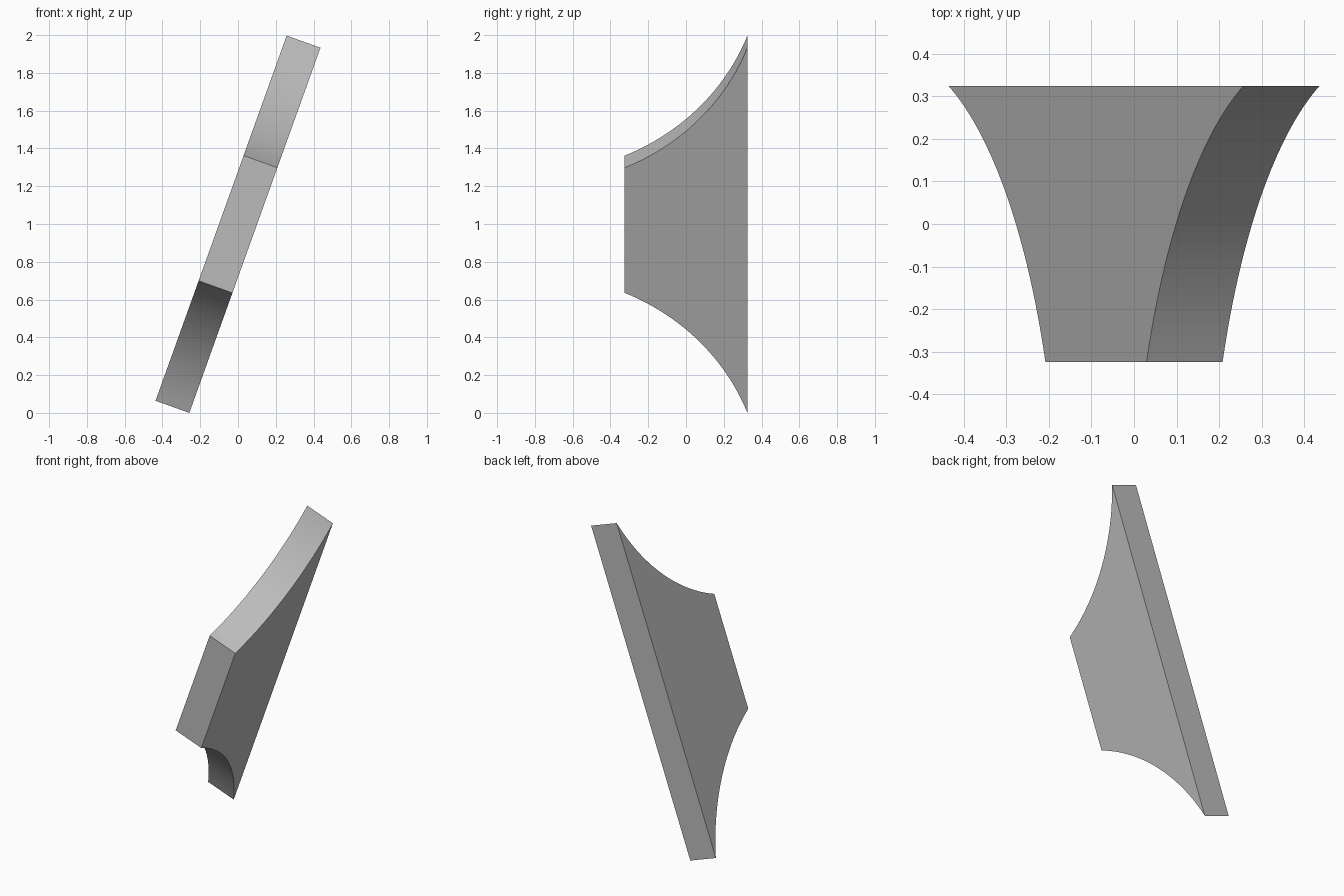
import bpy, bmesh, math
from mathutils import Matrix

cube = bpy.data.objects.get("Cube")
if cube:
    bpy.data.objects.remove(cube, do_unlink=True)

THICK = 0.19
DEPTH = 0.325          # half depth, front to back
FRONT, BACK = 0.352, 1.027   # half lengths of the front and back edges
RADIUS = 1.2
STEPS = 32
TILT = math.radians(19.75)

# Plain grey material
grey = bpy.data.materials.new("plain grey")
grey.use_nodes = True
colour = (0.5, 0.5, 0.5, 1)
grey.diffuse_color = colour
grey.node_tree.nodes["Principled BSDF"].inputs["Base Color"].default_value = colour


def concave_end():
    """Circular arc from the front corner to the back corner, as (y, z)."""
    dy, dz = 2 * DEPTH, BACK - FRONT
    chord = math.hypot(dy, dz)
    reach = math.sqrt(RADIUS ** 2 - (chord / 2) ** 2)
    cy = -reach * dz / chord
    cz = (FRONT + BACK) / 2 + reach * dy / chord
    start = math.atan2(FRONT - cz, -DEPTH - cy)
    end = math.atan2(BACK - cz, DEPTH - cy)
    angles = [start + (end - start) * i / STEPS for i in range(STEPS + 1)]
    return [(cy + RADIUS * math.cos(a), cz + RADIUS * math.sin(a)) for a in angles]


# Slab outline, mirrored top to bottom, then extruded through its thickness
top = concave_end()
outline = top + [(y, -z) for y, z in reversed(top)]
bm = bmesh.new()
face = bm.faces.new([bm.verts.new((-THICK / 2, y, z)) for y, z in outline])
extruded = bmesh.ops.extrude_face_region(bm, geom=[face])
moved = [v for v in extruded["geom"] if isinstance(v, bmesh.types.BMVert)]
bmesh.ops.translate(bm, verts=moved, vec=(THICK, 0, 0))
bmesh.ops.recalc_face_normals(bm, faces=bm.faces)

# Lean the slab towards +x and stand it on the ground
bmesh.ops.rotate(bm, verts=bm.verts, cent=(0, 0, 0), matrix=Matrix.Rotation(TILT, 3, "Y"))
lowest = min(v.co.z for v in bm.verts)
bmesh.ops.translate(bm, verts=bm.verts, vec=(0, 0, -lowest))

mesh = bpy.data.meshes.new("leaning_slab")
bm.to_mesh(mesh)
bm.free()
mesh.materials.append(grey)
slab = bpy.data.objects.new("leaning_slab", mesh)
bpy.context.collection.objects.link(slab)

# Smooth the curved ends, keep the corners sharp
bpy.ops.object.select_all(action="DESELECT")
slab.select_set(True)
bpy.context.view_layer.objects.active = slab
bpy.ops.object.shade_smooth_by_angle(angle=math.radians(30))
